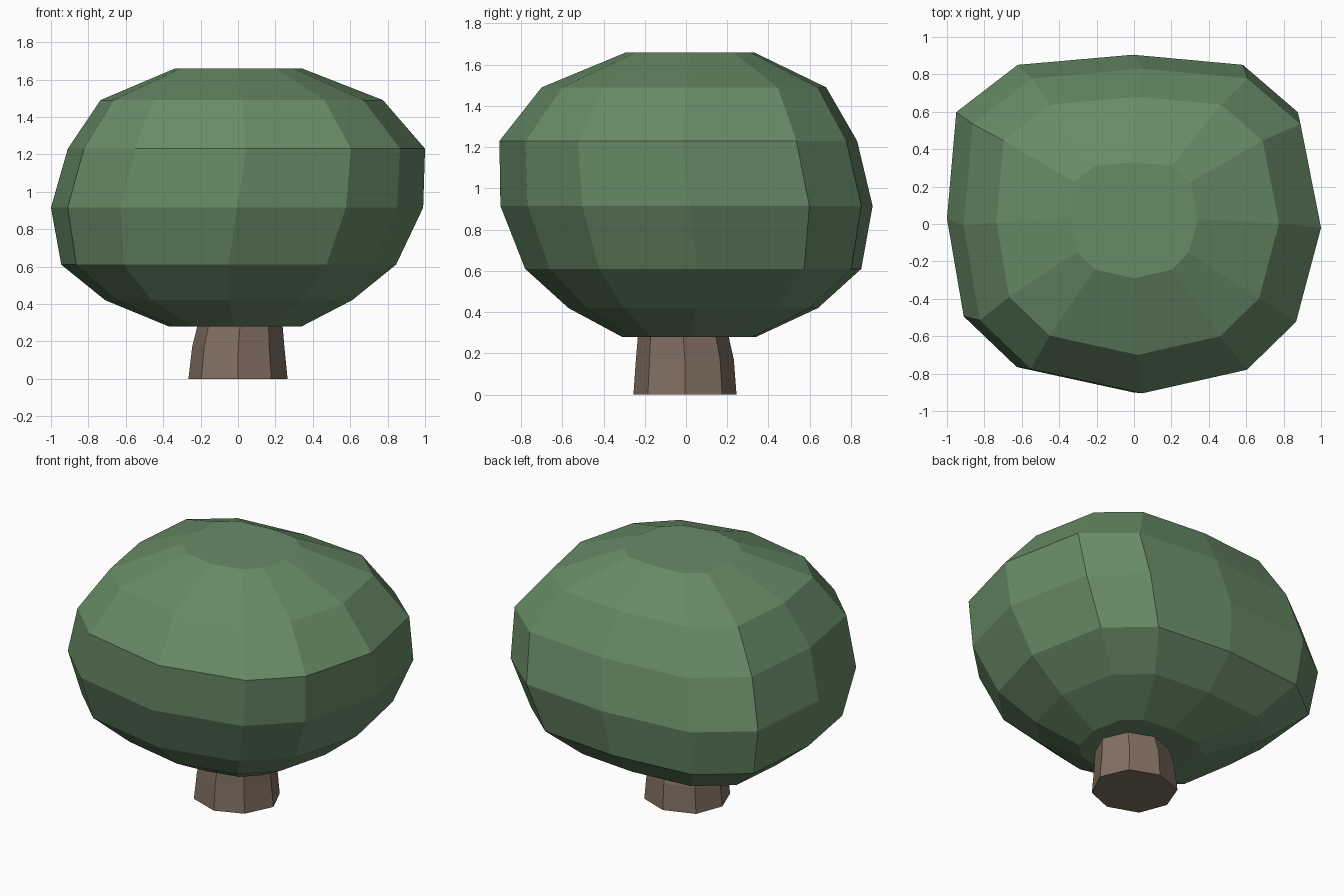
import bpy

if "Cube" in bpy.data.objects:
    bpy.data.objects.remove(bpy.data.objects["Cube"])


def loft(name, rings, colour):
    """Skin a stack of equal-sided rings, closed by flat end caps."""
    n = len(rings[0])
    verts = [p for ring in rings for p in ring]
    faces = [tuple(reversed(range(n)))]
    for k in range(len(rings) - 1):
        for i in range(n):
            j = (i + 1) % n
            faces.append((k * n + i, k * n + j, (k + 1) * n + j, (k + 1) * n + i))
    faces.append(tuple(range((len(rings) - 1) * n, len(rings) * n)))
    mesh = bpy.data.meshes.new(name)
    mesh.from_pydata(verts, [], faces)
    mat = bpy.data.materials.new(name + "_colour")
    mat.diffuse_color = colour
    mat.use_nodes = True
    mat.node_tree.nodes["Principled BSDF"].inputs["Base Color"].default_value = mat.diffuse_color
    mesh.materials.append(mat)
    obj = bpy.data.objects.new(name, mesh)
    bpy.context.collection.objects.link(obj)
    return obj


def stack(section, levels):
    """Fit the unit cross-section to x/y extents at each height."""
    rings = []
    for z, x0, x1, y0, y1 in levels:
        cx, cy, rx, ry = (x0 + x1) / 2, (y0 + y1) / 2, (x1 - x0) / 2, (y1 - y0) / 2
        rings.append([(cx + u * rx, cy + v * ry, z) for u, v in section])
    return rings


# Canopy: rounded-square, slightly uneven twelve-sided section
canopy_section = [(1, 0.02), (0.885, 0.66), (0.59, 0.94), (0, 1),
                  (-0.62, 0.94), (-0.95, 0.66), (-1, 0.03), (-0.91, -0.55),
                  (-0.625, -0.85), (0, -1), (0.585, -0.855), (0.86, -0.56)]
canopy_levels = [  # z, x min, x max, y min, y max
    (0.28, -0.37, 0.34, -0.31, 0.34),
    (0.42, -0.71, 0.61, -0.57, 0.64),
    (0.61, -0.945, 0.845, -0.78, 0.85),
    (0.915, -1.0, 0.99, -0.90, 0.905),
    (1.23, -0.91, 1.0, -0.905, 0.83),
    (1.49, -0.735, 0.775, -0.70, 0.68),
    (1.66, -0.335, 0.34, -0.29, 0.33)]
loft("canopy", stack(canopy_section, canopy_levels), (0.14, 0.26, 0.135, 1))

# Trunk: tapering eight-sided post running up into the canopy
trunk_section = [(1, 0), (0.7, 0.72), (0, 1), (-0.74, 0.72),
                 (-1, 0), (-0.74, -0.72), (0, -1), (0.67, -0.72)]
trunk_levels = [
    (0.0, -0.265, 0.265, -0.255, 0.245),
    (0.17, -0.245, 0.248, -0.243, 0.232),
    (0.29, -0.215, 0.238, -0.233, 0.205),
    (0.42, -0.18, 0.23, -0.22, 0.18)]
loft("trunk", stack(trunk_section, trunk_levels), (0.22, 0.16, 0.12, 1))
